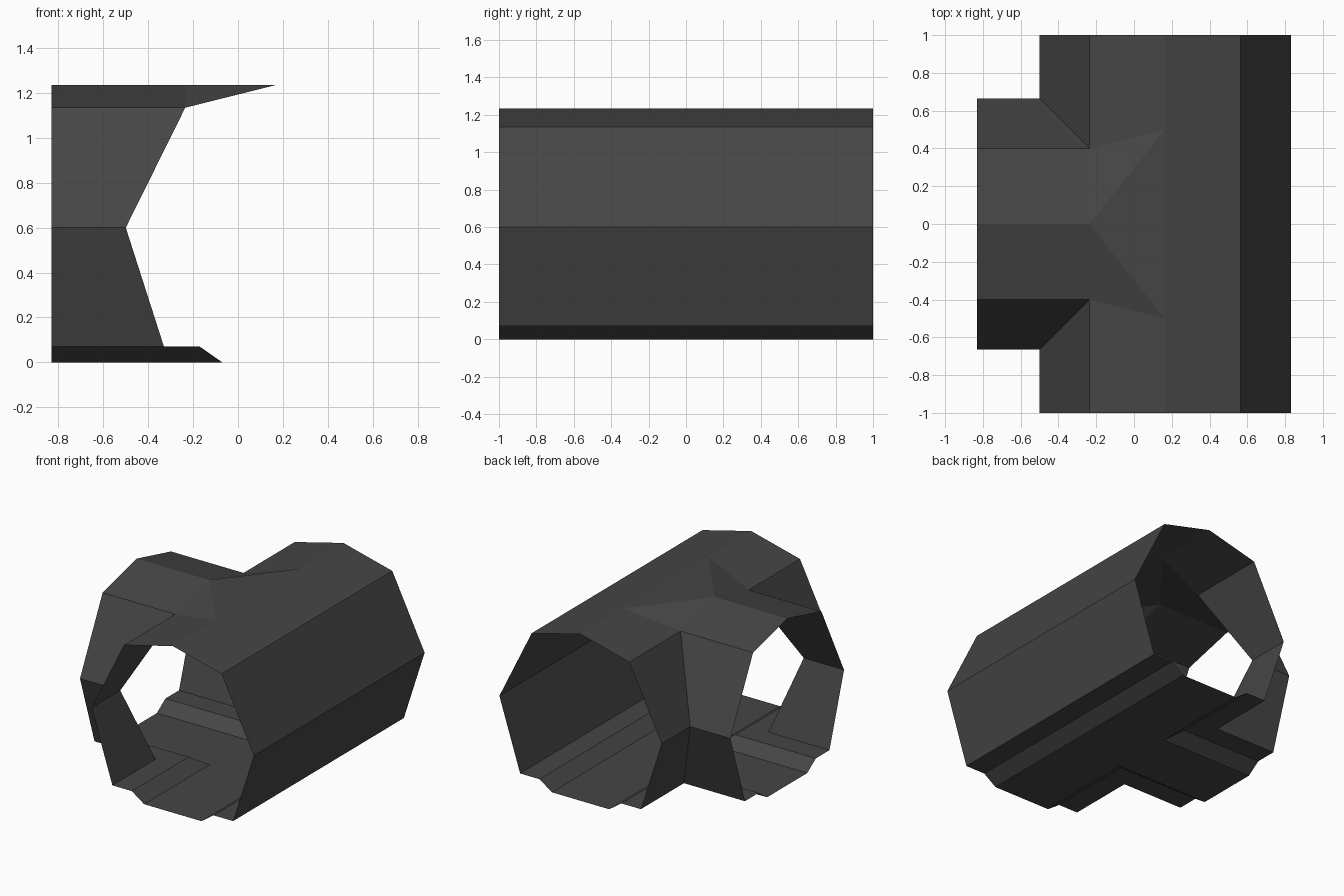
import bpy
import bmesh

if "Cube" in bpy.data.objects:
    bpy.data.objects.remove(bpy.data.objects["Cube"], do_unlink=True)

# Shared half profile of both passages: (half width, height), floor centre to eave
FLOOR_Z, ROOF_Z = 0.0, 1.235
PROFILE = [(0, FLOOR_Z), (0.235, 0), (0.335, 0.07), (0.495, 0.07),
           (0.665, 0.60), (0.40, 1.135)]
EAVE, EAVE_Z = PROFILE[-1]
AXIS = 0.165          # x of the long passage centre line
END = 1.0             # y of the long passage ends
MOUTH = -0.83         # x of the side passage opening
CROWN = 0.5           # y where the ridge meets the flat crown

bm = bmesh.new()


def face(*points):
    bm.faces.new([bm.verts.new(p) for p in points])


# Closed side of the long passage, with ridge and floor seams split to match
for (h1, z1), (h2, z2) in zip(PROFILE, PROFILE[1:]):
    seam = [(AXIS, 0, z1)] if h1 == 0 else []
    face((AXIS + h1, -END, z1), *seam, (AXIS + h1, END, z1),
         (AXIS + h2, END, z2), (AXIS + h2, -END, z2))
face((AXIS + EAVE, -END, EAVE_Z), (AXIS + EAVE, END, EAVE_Z),
     (AXIS, END, ROOF_Z), (AXIS, CROWN, ROOF_Z),
     (AXIS, -CROWN, ROOF_Z), (AXIS, -END, ROOF_Z))

for s in (-1, 1):
    # Floor and walls of both passages, mitred where they meet
    for (h1, z1), (h2, z2) in zip(PROFILE, PROFILE[1:]):
        miter = [(AXIS - h2, s * h2, z2), (AXIS - h1, s * h1, z1)]
        face((AXIS - h1, s * END, z1), (AXIS - h2, s * END, z2), *miter)
        face((MOUTH, s * h1, z1), (MOUTH, s * h2, z2), *miter)

    # Roof slopes and the facet leading up to the crown
    corner = (AXIS - EAVE, s * EAVE, EAVE_Z)
    ridge = (AXIS, s * CROWN, ROOF_Z)
    side_ridge = (AXIS - EAVE, 0, ROOF_Z)
    face((AXIS - EAVE, s * END, EAVE_Z), (AXIS, s * END, ROOF_Z), ridge, corner)
    face((MOUTH, s * EAVE, EAVE_Z), (MOUTH, 0, ROOF_Z), side_ridge, corner)
    face(corner, side_ridge, ridge)

# Flat crown over the junction
face((AXIS - EAVE, 0, ROOF_Z), (AXIS, -CROWN, ROOF_Z), (AXIS, CROWN, ROOF_Z))

bmesh.ops.remove_doubles(bm, verts=bm.verts[:], dist=0.0005)
bmesh.ops.recalc_face_normals(bm, faces=bm.faces[:])
mesh = bpy.data.meshes.new("tunnel_junction")
bm.to_mesh(mesh)
bm.free()

# Single dark grey surface
grey = bpy.data.materials.new("dark_grey")
grey.use_nodes = True
colour = (0.06, 0.06, 0.06, 1)
grey.diffuse_color = colour
grey.node_tree.nodes["Principled BSDF"].inputs["Base Color"].default_value = colour
mesh.materials.append(grey)

tunnel = bpy.data.objects.new("tunnel_junction", mesh)
bpy.context.collection.objects.link(tunnel)
